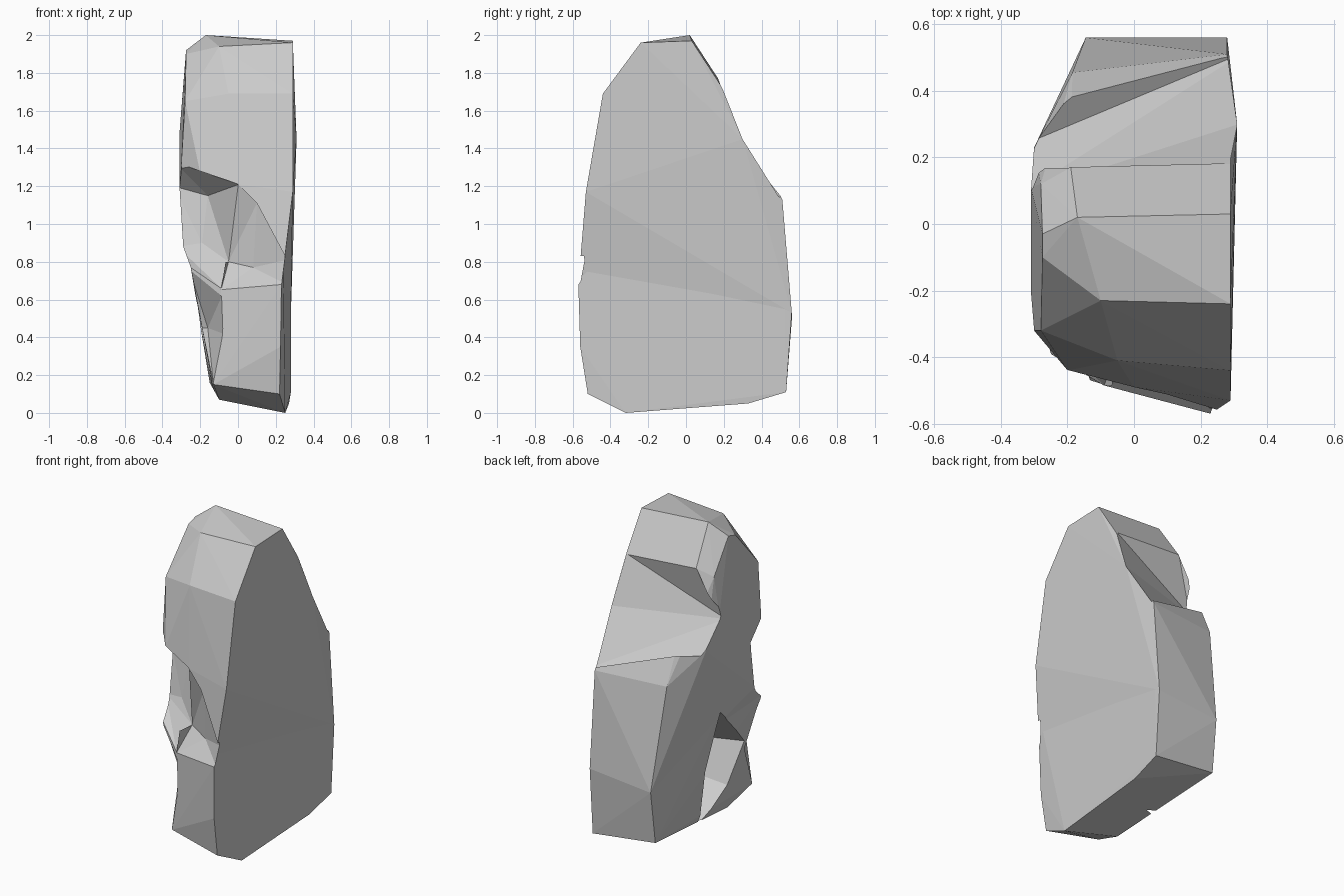
import bpy, bmesh
from mathutils import Vector

if "Cube" in bpy.data.objects:
    bpy.data.objects.remove(bpy.data.objects["Cube"])


def hull(name, pts):
    """Faceted convex block through the given corner points."""
    bm = bmesh.new()
    for p in pts:
        bm.verts.new(p)
    res = bmesh.ops.convex_hull(bm, input=bm.verts[:])
    junk = {g for g in res["geom_interior"] if isinstance(g, bmesh.types.BMVert)}
    bmesh.ops.delete(bm, geom=list(junk), context='VERTS')
    bmesh.ops.dissolve_limit(bm, angle_limit=0.03, verts=bm.verts[:], edges=bm.edges[:])
    bmesh.ops.recalc_face_normals(bm, faces=bm.faces[:])
    me = bpy.data.meshes.new(name)
    bm.to_mesh(me)
    bm.free()
    ob = bpy.data.objects.new(name, me)
    bpy.context.collection.objects.link(ob)
    return ob


def combine(target, other, op):
    m = target.modifiers.new(other.name, 'BOOLEAN')
    m.operation, m.object, m.solver = op, other, 'EXACT'
    bpy.context.view_layer.objects.active = target
    bpy.ops.object.modifier_apply(modifier=m.name)
    bpy.data.objects.remove(other)


def carve(target, name, floor, push, flare=1):
    """Cut away everything from the floor points outward along push."""
    pts = [Vector(p) for p in floor]
    mid = sum(pts, Vector()) / len(pts)
    outer = [mid + (p - mid) * flare + Vector(push) for p in pts]
    combine(target, hull(name, pts + outer), 'DIFFERENCE')


# corners around the middle, shared by both blocks
middle = [
    (.24, -.54, .81), (.23, -.57, .68), (.28, .56, .53), (.28, .51, 1.13),
    (-.145, .56, .49), (-.25, -.39, .77), (-.09, -.485, .65),
    (-.27, -.10, .97), (-.22, .17, .99),
]
# upper block: flat right side, domed top, sloping back, bulging left side
upper = [
    (.29, -.24, 1.96), (.29, .03, 1.97), (.29, .18, 1.74), (.31, .30, 1.45),
    (.29, -.44, 1.69), (.29, -.53, 1.17), (-.10, -.23, 1.94), (-.17, .02, 2),
    (-.19, .17, 1.77), (-.275, -.03, 1.92), (-.275, -.10, 1.90), (-.28, .12, 1.72),
    (-.05, -.41, 1.69), (-.28, -.32, 1.65), (-.31, .11, 1.48), (-.31, -.20, 1.20),
    (-.30, -.32, 1.32), (-.20, -.44, 1.27), (0, -.49, 1.21), (-.30, .23, 1.30),
    (-.185, .455, 1.13), (-.29, -.27, .88),
]
# lower block: tapers inward towards the chin
lower = [
    (.225, -.56, .35), (.22, -.52, .10), (.25, -.32, 0), (.27, .33, .05),
    (.28, .53, .11), (-.15, .52, .16), (-.08, -.48, .42), (-.13, -.47, .15),
    (-.10, -.27, .07), (-.10, .10, .11),
]
body = hull("faceted_head_half", middle + upper)
combine(body, hull("lower_block", middle + lower), 'UNION')

# deep front recess under the brow
carve(body, "front_recess", [
    (-.34, -.33, 1.33), (-.20, -.445, 1.275), (.005, -.495, 1.21),
    (-.34, -.19, 1.20), (-.16, -.26, 1.15), (-.32, -.26, .88),
    (-.19, -.29, .90), (-.05, -.385, .80), (-.25, -.395, .765), (-.09, -.485, .66),
], (-.05, -.4, 0))
# shallow step beside the recess, down to the cheek ledge
carve(body, "nose_step", [
    (0, -.49, 1.21), (.10, -.475, 1.11), (-.05, -.385, .80), (.08, -.44, .77),
    (.26, -.545, .81), (.26, -.58, .68), (-.09, -.487, .65),
], (0, -.3, 0))
# waist on the front left, below the cheek
carve(body, "jaw_waist", [
    (-.26, -.39, .77), (-.085, -.49, .62), (-.08, -.485, .42),
    (-.13, -.475, .15), (-.16, -.30, .45),
], (-.3, -.1, 0))
# hollow in the left side
carve(body, "side_hollow", [
    (.02, -.25, .49), (-.01, 0, .74), (.01, -.17, .28), (-.02, .07, .45), (-.03, .04, .10),
], (-.4, 0, 0), 1.4)
# crease across the upper back
carve(body, "back_crease", [
    (.33, .19, 1.76), (-.19, .172, 1.775), (-.34, .09, 1.46),
    (.33, .305, 1.45), (-.34, .235, 1.29), (.33, .515, 1.13),
], (0, .3, .15))
for p in body.data.polygons:
    p.use_smooth = False
